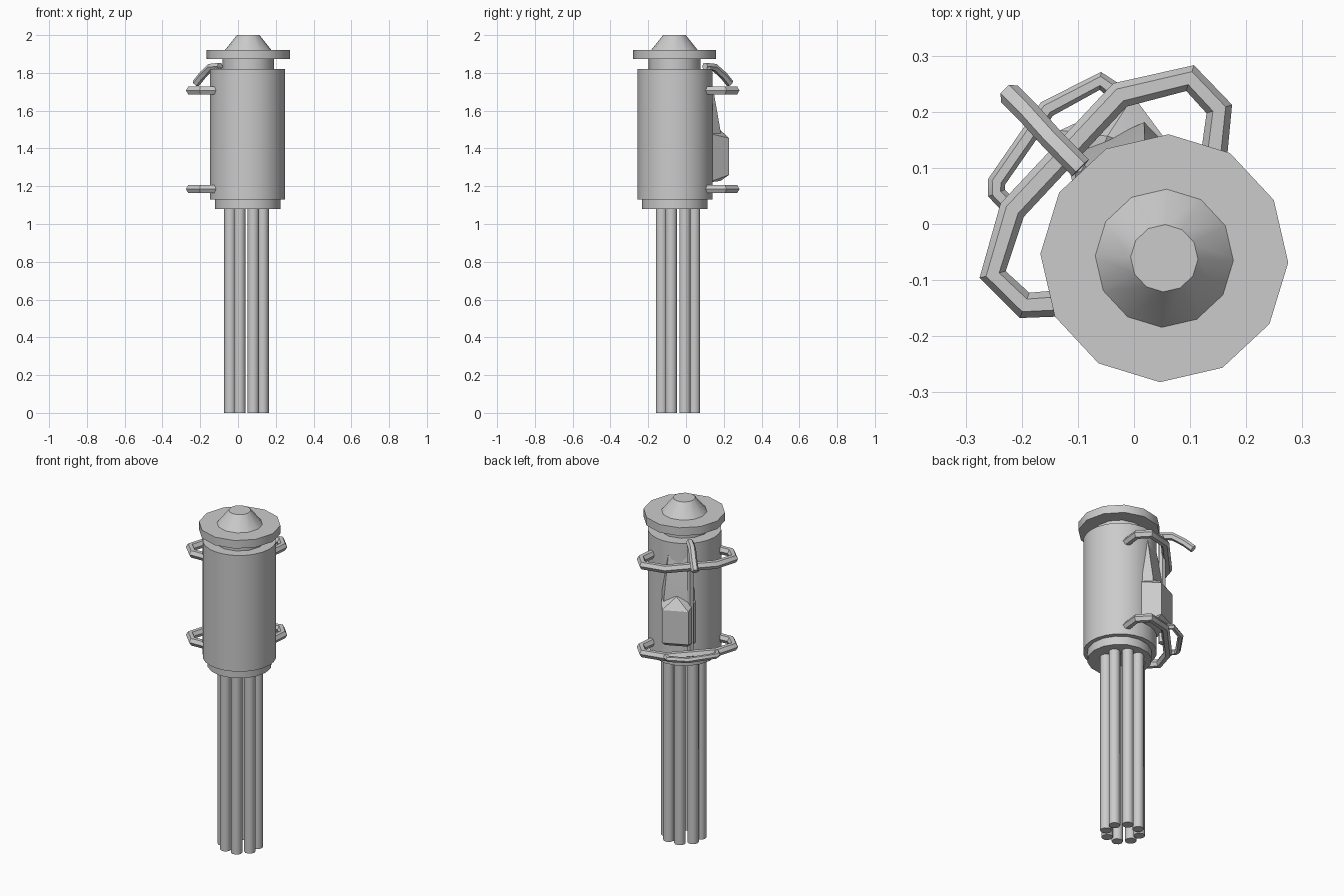
import bpy, bmesh, math
from mathutils import Vector

if "Cube" in bpy.data.objects:
    bpy.data.objects.remove(bpy.data.objects["Cube"])

C = Vector((0.054, -0.061))          # axis of the housing


def finish(name, bm, angle=40):
    bmesh.ops.recalc_face_normals(bm, faces=bm.faces)
    me = bpy.data.meshes.new(name)
    bm.to_mesh(me)
    bm.free()
    ob = bpy.data.objects.new(name, me)
    bpy.context.collection.objects.link(ob)
    smooth(ob, angle)
    return ob


def smooth(ob, angle):
    bpy.ops.object.select_all(action='DESELECT')
    bpy.context.view_layer.objects.active = ob
    ob.select_set(True)
    if ob.type == 'CURVE':
        bpy.ops.object.convert(target='MESH')
    bpy.ops.object.shade_smooth_by_angle(angle=math.radians(angle))


def turned(name, profile, centre, sides, turn=0.0):
    """Capped lathe of (radius, z) points."""
    bm = bmesh.new()
    rings = []
    for r, z in profile:
        rings.append([bm.verts.new((centre[0] + r * math.cos(turn + k * math.tau / sides),
                                    centre[1] + r * math.sin(turn + k * math.tau / sides), z))
                      for k in range(sides)])
    for a, b in zip(rings, rings[1:]):
        for k in range(sides):
            j = (k + 1) % sides
            bm.faces.new((a[k], a[j], b[j], b[k]))
    bm.faces.new(rings[0])
    bm.faces.new(rings[-1])
    return finish(name, bm)


def tube(name, points, radius, res=1):
    """Bar of constant thickness along a polyline."""
    cu = bpy.data.curves.new(name, 'CURVE')
    cu.dimensions = '3D'
    cu.bevel_depth = radius
    cu.bevel_resolution = res
    cu.use_fill_caps = True
    sp = cu.splines.new('POLY')
    sp.points.add(len(points) - 1)
    for p, co in zip(sp.points, points):
        p.co = (*co, 1)
    ob = bpy.data.objects.new(name, cu)
    bpy.context.collection.objects.link(ob)
    smooth(ob, 35)
    return ob


def hull(name, points):
    bm = bmesh.new()
    for p in points:
        bm.verts.new(p)
    res = bmesh.ops.convex_hull(bm, input=bm.verts)
    loose = [v for v in bm.verts if not v.link_faces]
    bmesh.ops.delete(bm, geom=loose, context='VERTS')
    return finish(name, bm, 30)


# Housing, collar, neck, flange and cap
turn = math.radians(-2)
turned("housing", [(0.199, 1.13), (0.199, 1.82)], (0.05, -0.058), 24, turn)
turned("front_collar", [(0.174, 1.08), (0.174, 1.14)], (0.052, -0.06), 16, turn)
turned("rear_neck", [(0.137, 1.81), (0.137, 1.885)], C, 12, turn)
turned("rear_flange", [(0.221, 1.873), (0.221, 1.921)], C, 12, turn)
turned("rear_cap", [(0.128, 1.915), (0.06, 2.0)], C, 12, turn)

# Barrel cluster
for i in range(8):
    a = math.radians(22.5 + 45 * i)
    turned(f"barrel_{i + 1}", [(0.031, 0), (0.031, 1.1)],
           (0.045 + 0.094 * math.cos(a), -0.042 + 0.094 * math.sin(a)), 10)

# Side pod with sloped fairing; d is outward, e sideways
ang = math.radians(115)
d = Vector((math.cos(ang), math.sin(ang)))
e = Vector((d.y, -d.x))


def pod(out, side, z):
    p = C + d * out + e * side
    return (p.x, p.y, z)


mirror = (-1, 1)
hull("side_pod",
     [pod(0.285, s * 0.072, z) for s in mirror for z in (1.26, 1.455)]
     + [pod(0.15, s * 0.1, z) for s in mirror for z in (1.22, 1.48)]
     + [pod(0.24, s * 0.06, z) for s in mirror for z in (1.228, 1.49)]
     + [pod(0.24, 0, 1.52), pod(0.15, 0, 1.22)])
hull("pod_fairing",
     [pod(0.15, s * 0.1, z) for s in mirror for z in (1.25, 1.55)]
     + [pod(0.235, s * 0.07, z) for s in mirror for z in (1.27, 1.5)]
     + [pod(0.19, s * 0.05, 1.78) for s in mirror]
     + [pod(0.13, 0, 1.78), pod(0.13, 0, 1.25)])

# Two bracket rings around the back
ring = [(0.14, 0.10), (0.152, 0.205), (0.1, 0.26), (-0.025, 0.23),
        (-0.217, 0.025), (-0.252, -0.09), (-0.195, -0.145), (-0.11, -0.14)]
for name, z in (("upper_bracket", 1.707), ("lower_bracket", 1.185)):
    tube(name, [(x, y, z) for x, y in ring], 0.024)

# Carry loop outside the lower ring
loop = [(-0.025, 0.23), (-0.06, 0.255), (-0.155, 0.205),
        (-0.245, 0.075), (-0.245, 0.055), (-0.21, 0.02)]
tube("carry_loop", [(x, y, 1.19) for x, y in loop], 0.016)

# Rod joining the rings, ending in a hooked lever
tube("rear_rod", [(-0.105, 0.11, 1.17), (-0.105, 0.11, 1.83)], 0.02)
tube("hook_lever", [(-0.095, 0.1, 1.835), (-0.145, 0.15, 1.83),
                    (-0.19, 0.2, 1.785), (-0.222, 0.232, 1.745)], 0.021)
